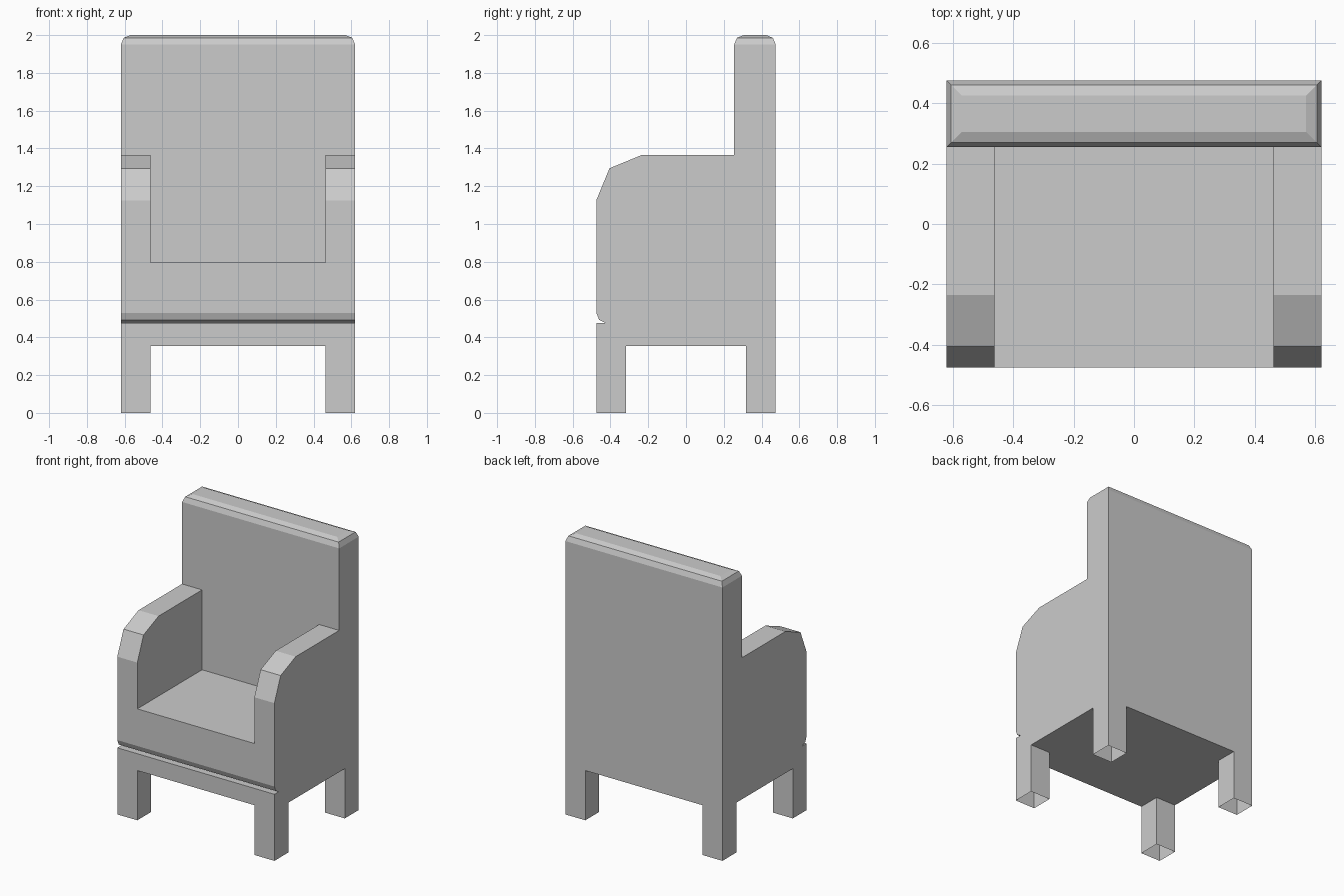
import bpy
import bmesh
import math

if "Cube" in bpy.data.objects:
    bpy.data.objects.remove(bpy.data.objects["Cube"])

W, D = 0.62, 0.475          # half width, half depth
LEG_X, LEG_Y = 0.462, 0.318  # half clear span between the legs


def make_object(name, bm):
    bmesh.ops.recalc_face_normals(bm, faces=bm.faces)
    mesh = bpy.data.meshes.new(name)
    bm.to_mesh(mesh)
    bm.free()
    obj = bpy.data.objects.new(name, mesh)
    bpy.context.collection.objects.link(obj)
    return obj


def box(name, lo, hi):
    bm = bmesh.new()
    bmesh.ops.create_cube(bm, size=1)
    for v in bm.verts:
        v.co = [(a + b) / 2 + c * (b - a) for a, b, c in zip(lo, hi, v.co)]
    return make_object(name, bm)


# Side silhouette (y, z): leg block, groove under the cushion, arm curve, back
profile = [(D, 0), (-D, 0), (-D, 0.475), (-0.425, 0.475), (-0.46, 0.493),
           (-D, 0.53), (-D, 1.125), (-0.405, 1.295), (-0.235, 1.365),
           (0.255, 1.365), (0.255, 2.0), (D, 2.0)]
bm = bmesh.new()
side = bm.faces.new([bm.verts.new((-W, y, z)) for y, z in profile])
ext = bmesh.ops.extrude_face_region(bm, geom=[side])
for v in ext["geom"]:
    if isinstance(v, bmesh.types.BMVert):
        v.co.x = W
bmesh.ops.recalc_face_normals(bm, faces=bm.faces)

# Rounded rim on top of the back
rim = [e for e in bm.edges if all(v.co.z > 1.99 for v in e.verts)]
bmesh.ops.bevel(bm, geom=rim, offset=0.05, segments=2, profile=0.5,
                affect='EDGES')
chair = make_object("armchair", bm)

# Seat well and the gaps between the legs
cutters = [
    box("seat_well_cutter", (-LEG_X, -1, 0.795), (LEG_X, 0.255, 1.6)),
    box("front_gap_cutter", (-LEG_X, -1, -0.5), (LEG_X, 1, 0.355)),
    box("side_gap_cutter", (-1, -LEG_Y, -0.5), (1, LEG_Y, 0.355)),
]
bpy.context.view_layer.objects.active = chair
for cutter in cutters:
    cutter.hide_render = True
    mod = chair.modifiers.new(cutter.name, 'BOOLEAN')
    mod.operation = 'DIFFERENCE'
    mod.solver = 'EXACT'
    mod.object = cutter
    bpy.ops.object.modifier_apply(modifier=mod.name)
for cutter in cutters:
    bpy.data.objects.remove(cutter, do_unlink=True)

# Merge coplanar faces and open the leg bottoms
bm = bmesh.new()
bm.from_mesh(chair.data)
bmesh.ops.remove_doubles(bm, verts=bm.verts, dist=0.0005)
bmesh.ops.dissolve_limit(bm, angle_limit=math.radians(1),
                         verts=bm.verts, edges=bm.edges)
feet = [f for f in bm.faces if all(v.co.z < 0.001 for v in f.verts)]
bmesh.ops.delete(bm, geom=feet, context='FACES')
bm.to_mesh(chair.data)
bm.free()

# Single grey finish
grey = bpy.data.materials.new("light grey")
grey.diffuse_color = (0.6, 0.6, 0.6, 1)
grey.use_nodes = True
grey.node_tree.nodes["Principled BSDF"].inputs["Base Color"].default_value = grey.diffuse_color
chair.data.materials.clear()
chair.data.materials.append(grey)
for p in chair.data.polygons:
    p.material_index = 0
    p.use_smooth = False
